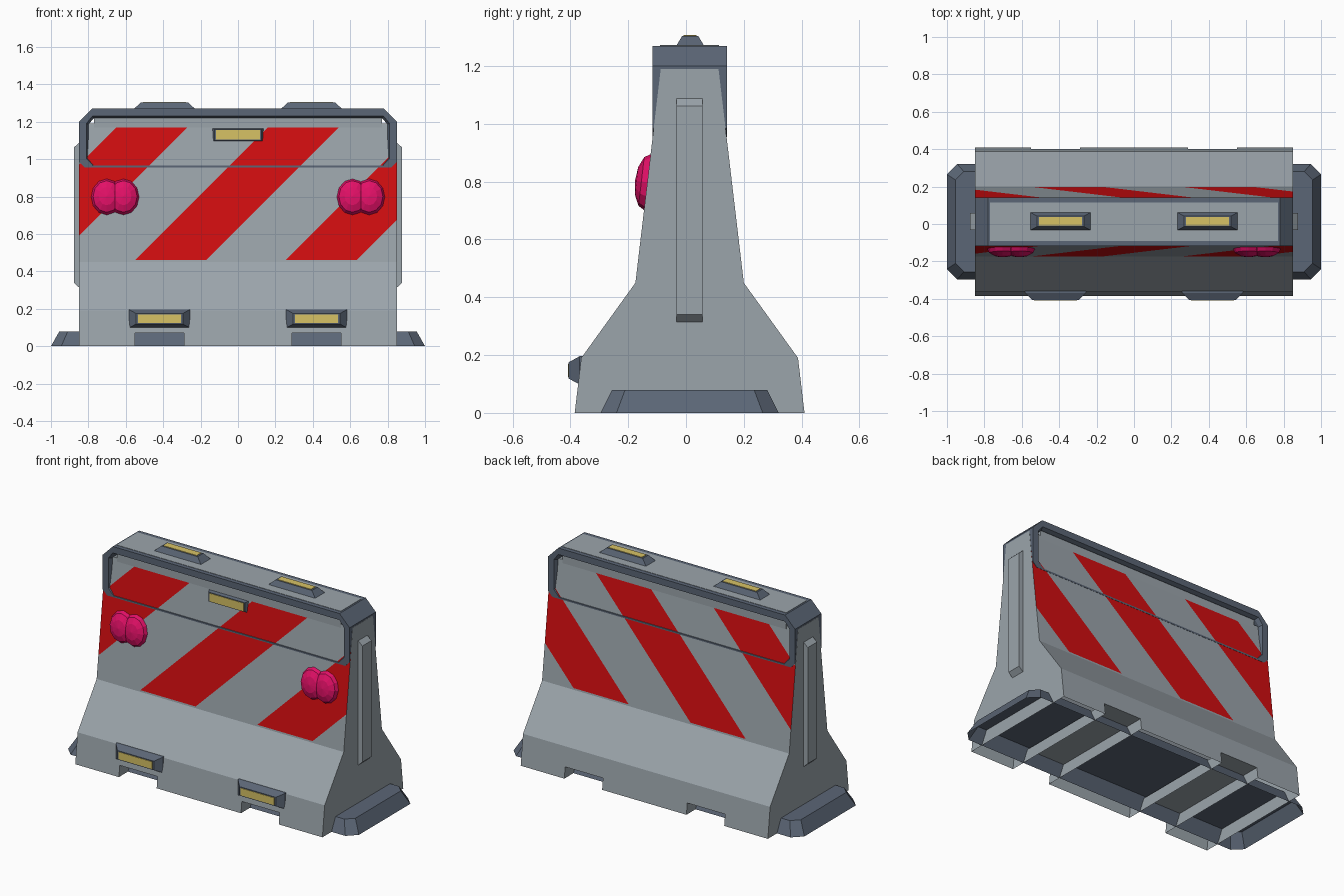
import bpy, bmesh, math
from mathutils import Matrix, Vector

if "Cube" in bpy.data.objects:
    bpy.data.objects.remove(bpy.data.objects["Cube"])

YC = 0.0125  # middle of the barrier in y


def material(name, rgb):
    m = bpy.data.materials.new(name)
    m.diffuse_color = (*rgb, 1)
    m.use_nodes = True
    m.node_tree.nodes["Principled BSDF"].inputs["Base Color"].default_value = m.diffuse_color
    return m


CONCRETE = material("concrete_grey", (0.33, 0.375, 0.41))
STEEL = material("dark_steel", (0.105, 0.133, 0.18))
RED = material("stripe_red", (0.65, 0.004, 0.005))
PINK = material("lamp_pink", (0.76, 0.005, 0.135))
YELLOW = material("reflector_yellow", (0.68, 0.54, 0.13))


def finish(name, bm, *mats):
    bmesh.ops.recalc_face_normals(bm, faces=bm.faces)
    me = bpy.data.meshes.new(name)
    bm.to_mesh(me)
    bm.free()
    for m in mats:
        me.materials.append(m)
    ob = bpy.data.objects.new(name, me)
    bpy.context.collection.objects.link(ob)
    return ob


def loft(name, rings, mat, first=True, last=True, cyclic=False, matrix=None):
    """Skin a row of rings that all have the same number of points."""
    bm = bmesh.new()
    vs = [[bm.verts.new(p) for p in r] for r in rings]
    n = len(rings[0])
    pairs = list(zip(vs, vs[1:])) + ([(vs[-1], vs[0])] if cyclic else [])
    for a, b in pairs:
        for i in range(n):
            j = (i + 1) % n
            bm.faces.new((a[i], a[j], b[j], b[i]))
    if first and not cyclic:
        bm.faces.new(vs[0])
    if last and not cyclic:
        bm.faces.new(vs[-1])
    if matrix:
        bm.transform(matrix)
    return finish(name, bm, mat)


def rect(w, h, z):
    return [(-w / 2, -h / 2, z), (w / 2, -h / 2, z), (w / 2, h / 2, z), (-w / 2, h / 2, z)]


def octagon(hx, hy, c, z):
    return [(-hx, -hy + c, z), (-hx + c, -hy, z), (hx - c, -hy, z), (hx, -hy + c, z),
            (hx, hy - c, z), (hx - c, hy, z), (-hx + c, hy, z), (-hx, hy - c, z)]


def block(name, centre, size, mat):
    w, d, h = size
    return loft(name, [rect(w, d, -h / 2), rect(w, d, h / 2)], mat,
                matrix=Matrix.Translation(centre))


# Concrete body from a mirrored side profile
half = [(0.3975, 0), (0.375, 0.19), (0.1875, 0.45), (0.1, 1.19)]
profile = [(-y, z) for y, z in half] + [(y, z) for y, z in reversed(half)]
body = loft("barrier_body", [[(x, y + YC, z) for y, z in profile] for x in (-0.85, 0.85)], CONCRETE)

# Drain slots through the foot
for x in (-0.42, 0.42):
    cutter = block("slot_cutter", (x, YC, 0), (0.26, 1.2, 0.14), CONCRETE)
    cutter.hide_render = True
    mod = body.modifiers.new("slot", "BOOLEAN")
    mod.operation, mod.solver, mod.object = "DIFFERENCE", "EXACT", cutter
    bpy.context.view_layer.objects.active = body
    bpy.ops.object.modifier_apply(modifier=mod.name)
    bpy.data.objects.remove(cutter)

# Open underside, and diagonal red stripes cut into the front and back walls
stripes = [(-1.82, -1.44), (-1.01, -0.63), (-0.205, 0.175)]
bm = bmesh.new()
bm.from_mesh(body.data)
bm.normal_update()
under = [f for f in bm.faces if f.normal.z < -0.9 and f.calc_center_median().z < 0.01]
bmesh.ops.delete(bm, geom=under, context="FACES")


def wall_faces():
    return [f for f in bm.faces if abs(f.normal.y) > 0.9 and f.calc_center_median().z > 0.45]


planes = [((0, 0, 0.46), (0, 0, 1)), ((0, 0, 1.183), (0, 0, 1))]
planes += [((c, 0, 0), (1, 0, -1)) for pair in stripes for c in pair]
for co, no in planes:
    faces = wall_faces()
    geom = faces + list({e for f in faces for e in f.edges}) + list({v for f in faces for v in f.verts})
    bmesh.ops.bisect_plane(bm, geom=geom, dist=1e-5, plane_co=co, plane_no=Vector(no).normalized())
    bm.normal_update()
for f in wall_faces():
    c = f.calc_center_median()
    if 0.46 < c.z < 1.183 and any(a < c.x - c.z < b for a, b in stripes):
        f.material_index = 1
bm.to_mesh(body.data)
bm.free()
body.data.materials.append(RED)

# Flared base plate, open below
loft("base_plate", [octagon(1.0, 0.308, 0.055, 0), octagon(0.955, 0.268, 0.045, 0.08)],
     STEEL, first=False, matrix=Matrix.Translation((0, YC, 0)))

# Steel frame around the upper panel, open front and back
outer = [(0.849, 0.985), (0.82, 0.955), (-0.82, 0.955), (-0.849, 0.985),
         (-0.849, 1.2), (-0.78, 1.27), (0.78, 1.27), (0.849, 1.2)]
inner = [(0.8, 1.01), (0.765, 0.975), (-0.765, 0.975), (-0.8, 1.01),
         (-0.8, 1.185), (-0.77, 1.22), (0.77, 1.22), (0.8, 1.185)]
flare = [(x * 1.012, 1.1 + (z - 1.1) * 1.08) for x, z in inner]
D = 0.129
layers = [(outer, -D), (outer, D), (flare, D), (inner, D - 0.02), (inner, 0.02 - D), (flare, -D)]
loft("top_frame", [[(x, y + YC, z) for x, z in pts] for pts, y in layers], STEEL, cyclic=True)

# Light panel closing the top
block("top_panel", (0, YC, 1.216), (1.54, 0.205, 0.112), CONCRETE)


# Reflector: tapered housing with a yellow plate
def reflector(name, matrix, w, h, tw, th, depth, pw, ph):
    loft(name + "_housing", [rect(w, h, -0.01), rect(w, h, 0), rect(tw, th, depth)],
         STEEL, matrix=matrix)
    loft(name + "_plate", [rect(pw, ph, depth - 0.003), rect(pw, ph, depth + 0.003)],
         YELLOW, matrix=matrix)


TO_FRONT = Matrix.Rotation(math.pi / 2, 4, "X")
for side in (-1, 1):
    reflector("top_reflector", Matrix.Translation((0.393 * side, 0.0145, 1.27)),
              0.325, 0.096, 0.25, 0.056, 0.034, 0.23, 0.045)
    reflector("foot_reflector", Matrix.Translation((0.42 * side, -0.368, 0.147)) @ TO_FRONT,
              0.325, 0.098, 0.25, 0.056, 0.038, 0.23, 0.045)

    # Vertical rail on each end, sloped at both tips
    loft("end_rail", [[(x * side, y, z) for x, z in
                       ((0.84, 0.305), (0.878, 0.34), (0.878, 1.062), (0.84, 1.097))]
                      for y in (YC - 0.045, YC + 0.045)], CONCRETE)

    # Twin-lobed warning lamp leaning with the wall
    bm = bmesh.new()
    for lobe in (-0.045, 0.045):
        m = (Matrix.Translation((0.657 * side + lobe, -0.132, 0.798))
             @ Matrix.Rotation(-0.117, 4, "X") @ TO_FRONT
             @ Matrix.Diagonal((0.084, 0.098, 0.045, 1)))
        bmesh.ops.create_uvsphere(bm, u_segments=12, v_segments=6, radius=1, matrix=m)
    finish("warning_lamp", bm, PINK)

reflector("panel_reflector", Matrix.Translation((0, -0.092, 1.13)) @ TO_FRONT,
          0.27, 0.07, 0.25, 0.058, 0.018, 0.235, 0.05)
